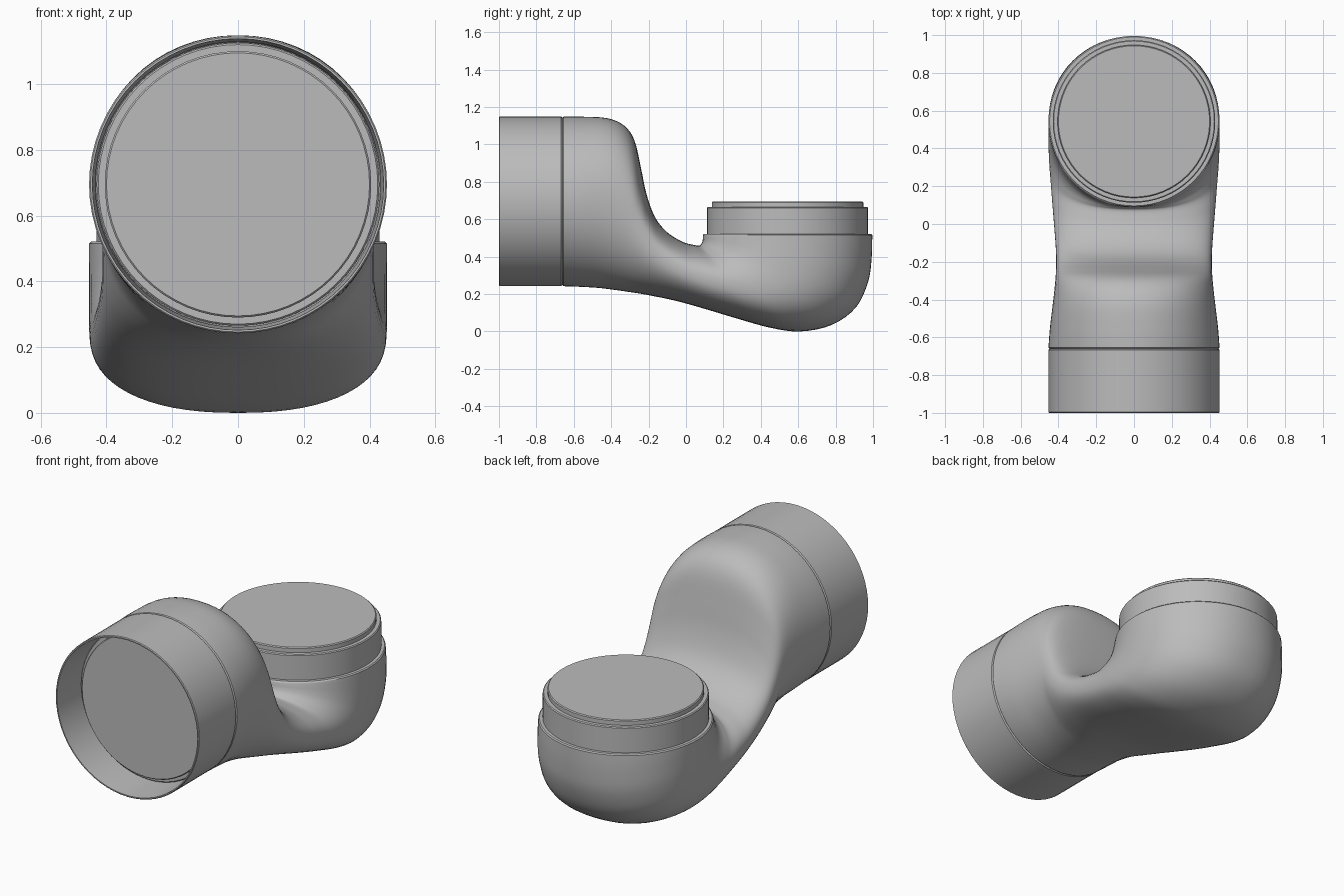
import bpy, bmesh, math
from mathutils import Vector

if "Cube" in bpy.data.objects:
    bpy.data.objects.remove(bpy.data.objects["Cube"])

SEG = 64
grey = bpy.data.materials.new("plain grey")
grey.diffuse_color = (0.5, 0.5, 0.5, 1)
grey.use_nodes = True
grey.node_tree.nodes["Principled BSDF"].inputs["Base Color"].default_value = grey.diffuse_color


def make_object(name, rings, closed_profile=False, cap_start=False, cap_end=False):
    """Skin a list of equal-length point rings."""
    bm = bmesh.new()
    loops = [[bm.verts.new(p) for p in ring] for ring in rings]
    pairs = list(zip(loops, loops[1:]))
    if closed_profile:
        pairs.append((loops[-1], loops[0]))
    for a, b in pairs:
        for i in range(SEG):
            j = (i + 1) % SEG
            bm.faces.new((a[i], a[j], b[j], b[i]))
    if cap_start:
        bm.faces.new(loops[0])
    if cap_end:
        bm.faces.new(loops[-1])
    bmesh.ops.recalc_face_normals(bm, faces=bm.faces)
    mesh = bpy.data.meshes.new(name)
    bm.to_mesh(mesh)
    bm.free()
    mesh.materials.append(grey)
    obj = bpy.data.objects.new(name, mesh)
    bpy.context.collection.objects.link(obj)
    bpy.context.view_layer.objects.active = obj
    obj.select_set(True)
    bpy.ops.object.shade_smooth_by_angle(angle=math.radians(35))
    obj.select_set(False)
    return obj


def lathe(name, profile, origin, axis, **kw):
    """Turn (radius, height) points around an axis."""
    axis, u = Vector(axis), Vector((1, 0, 0))
    v, o = axis.cross(u), Vector(origin)
    rings = [[o + axis * h + (u * math.cos(2 * math.pi * k / SEG)
              + v * math.sin(2 * math.pi * k / SEG)) * r
              for k in range(SEG)] for r, h in profile]
    return make_object(name, rings, **kw)


def spline(p0, p1, p2, p3, t):
    return [0.5 * (2 * b + (c - a) * t + (2 * a - 5 * b + 4 * c - d) * t * t
                   + (3 * b - a - 3 * c + d) * t ** 3)
            for a, b, c, d in zip(p0, p1, p2, p3)]


# Bent duct body: upper y, upper z, lower y, lower z, half width
sections = [
    (-0.655, 1.148, -0.655, 0.242, 0.453), (-0.55, 1.148, -0.55, 0.238, 0.445),
    (-0.42, 1.14, -0.46, 0.232, 0.432), (-0.33, 1.10, -0.38, 0.222, 0.422),
    (-0.275, 1.02, -0.31, 0.212, 0.416), (-0.24, 0.87, -0.25, 0.203, 0.413),
    (-0.21, 0.73, -0.18, 0.19, 0.412), (-0.165, 0.61, -0.09, 0.172, 0.414),
    (-0.10, 0.53, 0.01, 0.147, 0.42), (-0.02, 0.48, 0.13, 0.112, 0.428),
    (0.04, 0.463, 0.27, 0.07, 0.436), (0.072, 0.46, 0.45, 0.02, 0.444),
    (0.083, 0.47, 0.61, 0.0, 0.45), (0.087, 0.478, 0.78, 0.035, 0.453),
    (0.089, 0.487, 0.91, 0.13, 0.453), (0.09, 0.497, 0.975, 0.27, 0.453),
    (0.09, 0.508, 0.993, 0.40, 0.453), (0.09, 0.515, 0.996, 0.515, 0.453),
]
STEPS = 4
last = len(sections) - 1
rows = []
for i in range(last):
    quad = [sections[min(max(i + k, 0), last)] for k in (-1, 0, 1, 2)]
    rows += [spline(*quad, s / STEPS) for s in range(STEPS)]
rows.append(sections[-1])

rings = []
for n, (ty, tz, by, bz, w) in enumerate(rows):
    top, bottom = Vector((0, ty, tz)), Vector((0, by, bz))
    mid, half = (top + bottom) / 2, (top - bottom) / 2
    # slightly squarer cross-section in the flattened middle
    power = 2 / (2 + 0.4 * math.sin(math.pi * n / (len(rows) - 1)))
    ring = []
    for k in range(SEG):
        a = 2 * math.pi * k / SEG
        c, s = math.cos(a), math.sin(a)
        ring.append(mid + Vector((w * math.copysign(abs(c) ** power, c), 0, 0))
                    + half * math.copysign(abs(s) ** power, s))
    rings.append(ring)
make_object("duct_body", rings)

# Stepped, capped neck on each open end of the duct
neck = [(0.453, 0), (0.447, 0.006), (0.43, 0.006), (0.43, 0.146), (0.425, 0.151),
        (0.405, 0.151), (0.405, 0.175), (0.40, 0.18)]
UP, FRONT = (0, 0, 1), (0, -1, 0)
lathe("upper_neck", neck, (0, 0.543, 0.515), UP, cap_end=True)
lathe("front_neck", neck, (0, -0.655, 0.695), FRONT, cap_end=True)

# Open sleeve pushed over the front neck
sleeve = [(0.447, 0.006), (0.453, 0.012), (0.453, 0.341), (0.449, 0.345),
          (0.443, 0.345), (0.434, 0.17), (0.431, 0.006)]
lathe("front_sleeve", sleeve, (0, -0.655, 0.695), FRONT, closed_profile=True)
